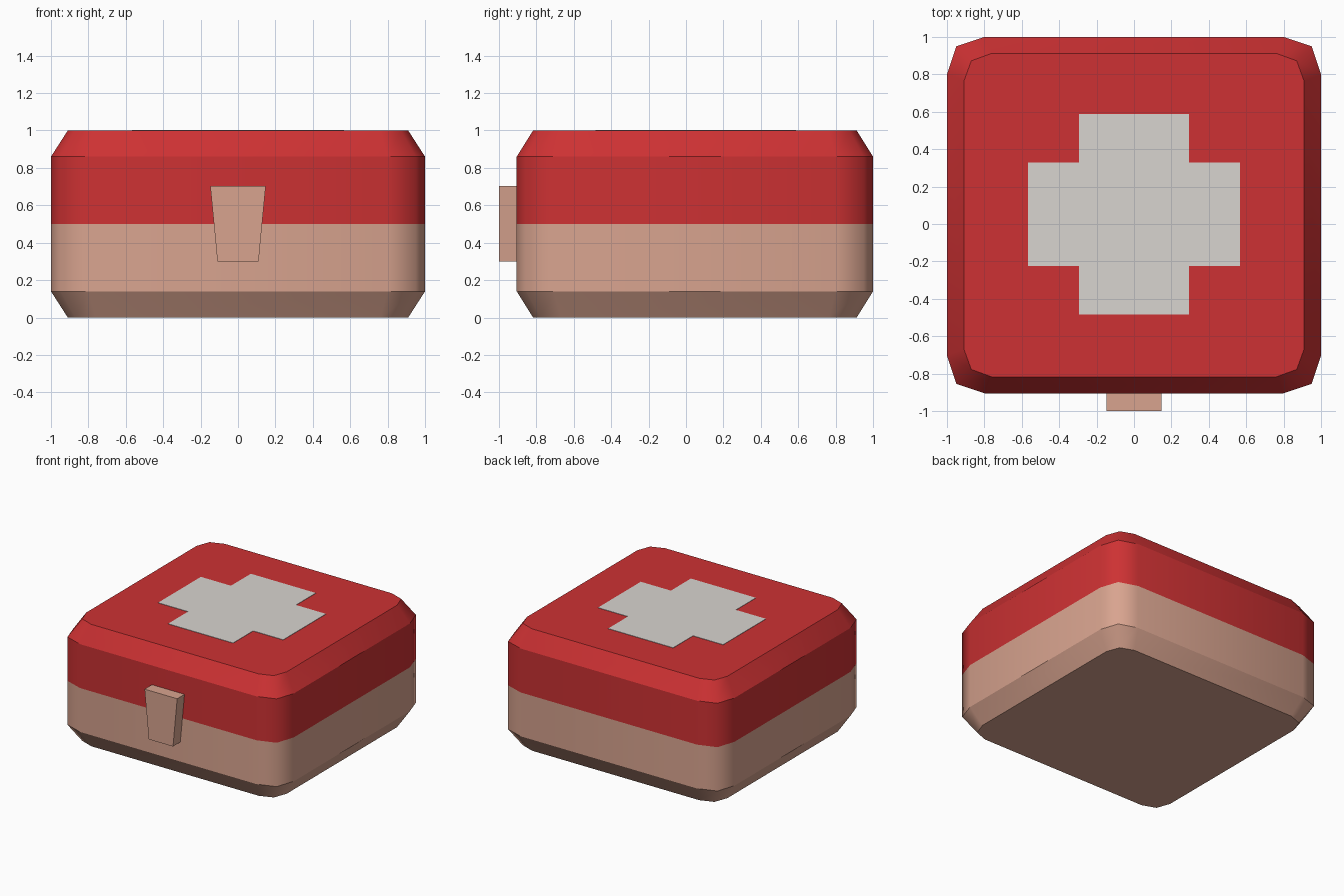
import bpy, bmesh

if "Cube" in bpy.data.objects:
    bpy.data.objects.remove(bpy.data.objects["Cube"])


def material(name, color):
    m = bpy.data.materials.new(name)
    m.diffuse_color = (*color, 1.0)
    m.use_nodes = True
    m.node_tree.nodes["Principled BSDF"].inputs["Base Color"].default_value = m.diffuse_color
    return m


red = material("red", (0.61, 0.031, 0.033))
tan = material("tan", (0.69, 0.37, 0.275))
pale = material("pale grey", (0.69, 0.66, 0.63))


def finish(name, bm, mats):
    bmesh.ops.recalc_face_normals(bm, faces=bm.faces)
    me = bpy.data.meshes.new(name)
    bm.to_mesh(me)
    bm.free()
    for m in mats:
        me.materials.append(m)
    ob = bpy.data.objects.new(name, me)
    bpy.context.collection.objects.link(ob)
    return ob


def ring(hw, hd, big, small, z, cy=0.0475):
    """Rectangle outline with softened three-point corners."""
    pts = []
    for sx, sy in ((1, 1), (-1, 1), (-1, -1), (1, -1)):
        corner = [(hw, hd - big), (hw - small, hd - small), (hw - big, hd)]
        if sx * sy < 0:
            corner.reverse()
        pts += [(sx * x, cy + sy * y, z) for x, y in corner]
    return pts


def prism(name, outline, offset, mat):
    """Closed prism from an outline pushed along an offset."""
    bm = bmesh.new()
    f = bm.faces.new([bm.verts.new(p) for p in outline])
    ext = bmesh.ops.extrude_face_region(bm, geom=[f], use_keep_orig=True)["geom"]
    bmesh.ops.translate(bm, vec=offset,
                        verts=[e for e in ext if isinstance(e, bmesh.types.BMVert)])
    return finish(name, bm, [mat])


# Case: stacked rings, chamfered top and bottom, red lid above tan base
outer = (1.0, 0.9525, 0.2, 0.05)
inner = (0.91, 0.865, 0.15, 0.04)
levels = [(inner, 0), (outer, 0.14), (outer, 0.5), (outer, 0.86), (inner, 1.0)]
bm = bmesh.new()
rings = [[bm.verts.new(p) for p in ring(*size, z)] for size, z in levels]
n = len(rings[0])
for a, b in zip(rings, rings[1:]):
    for i in range(n):
        j = (i + 1) % n
        bm.faces.new((a[i], a[j], b[j], b[i])).smooth = True
bm.faces.new(rings[0])
bm.faces.new(rings[-1])
for f in bm.faces:
    f.material_index = 0 if f.calc_center_median().z > 0.5 else 1
# Crisp horizontal edges, soft vertical corners
for k in (0, 1, 3, 4):
    for i in range(n):
        bm.edges.get((rings[k][i], rings[k][(i + 1) % n])).smooth = False
finish("case", bm, [red, tan])

# Cross plate on the lid
ax, bx = 0.295, 0.568
top, up, low, bot = 0.588, 0.33, -0.225, -0.485
half = [(ax, bot), (ax, low), (bx, low), (bx, up), (ax, up), (ax, top)]
cross = half + [(-x, y) for x, y in reversed(half)]
prism("lid_cross", [(x, y, 0.998) for x, y in cross], (0, 0, 0.005), pale)

# Tapered front latch
latch = [(-0.11, 0.3), (0.11, 0.3), (0.148, 0.702), (-0.148, 0.702)]
prism("latch", [(x, -1.0, z) for x, z in latch], (0, 0.11, 0), tan)
